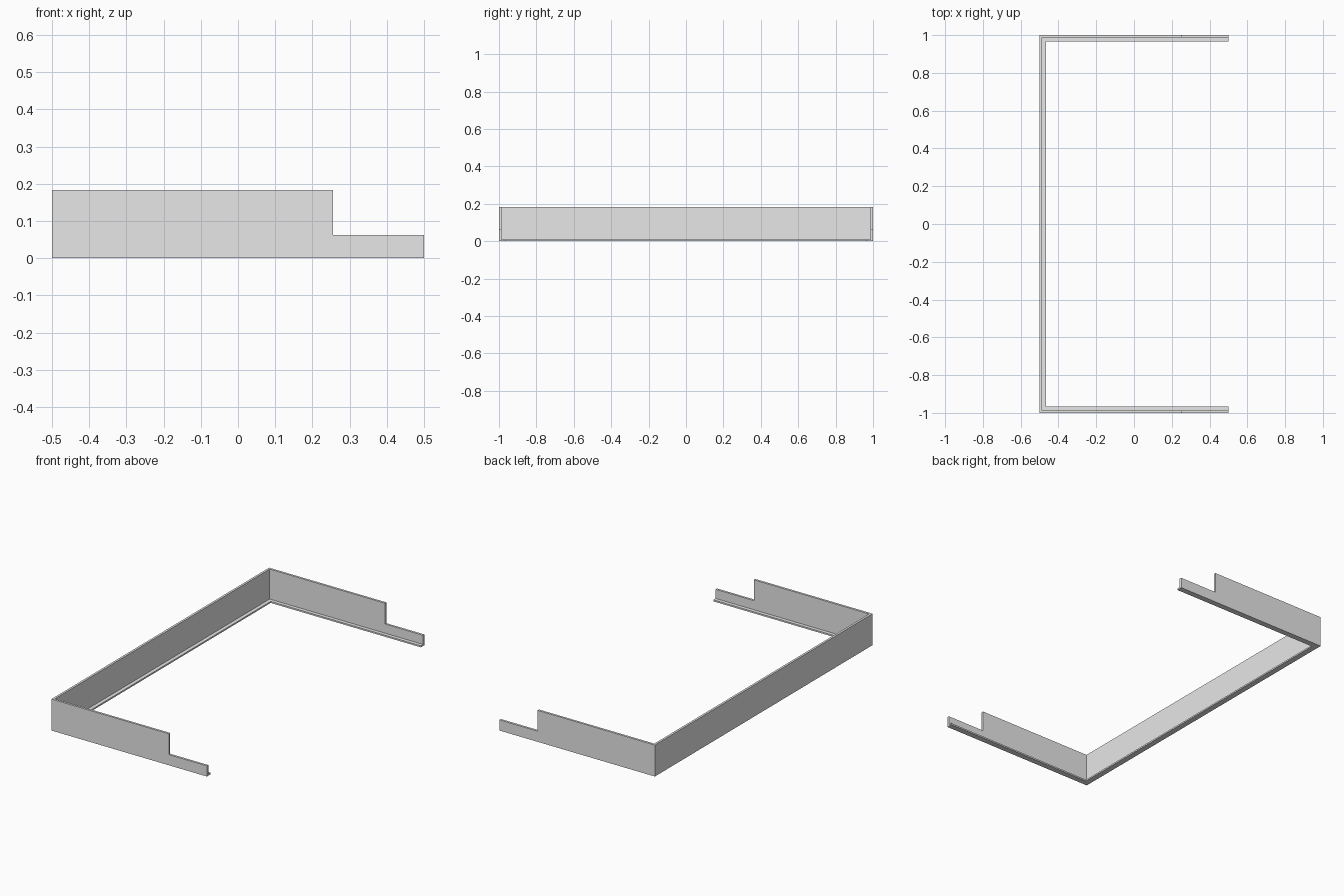
import bpy
import bmesh

cube = bpy.data.objects.get("Cube")
if cube:
    bpy.data.objects.remove(cube, do_unlink=True)

# Overall sizes
HALF_X, HALF_Y = 0.5, 1.0
HEIGHT, STEP_HEIGHT, STEP_X = 0.183, 0.062, 0.255
WALL, LEDGE, LEDGE_THICK = 0.013, 0.034, 0.009

grey = bpy.data.materials.new("plain grey")
grey.use_nodes = True
colour = (0.8, 0.8, 0.8, 1)
grey.diffuse_color = colour
grey.node_tree.nodes["Principled BSDF"].inputs["Base Color"].default_value = colour

# L-shaped section: (inward offset, height), with points at the step level
section = [(0, 0), (LEDGE, 0), (LEDGE, LEDGE_THICK), (WALL, LEDGE_THICK),
           (WALL, STEP_HEIGHT), (WALL, HEIGHT), (0, HEIGHT), (0, STEP_HEIGHT)]
full_loop = list(range(len(section)))
low_loop = [0, 1, 2, 3, 4, 7]
step_face = [4, 5, 6, 7]

# Stations around the U: x, y, inward x direction, inward y direction
half = [(HALF_X, 0), (STEP_X, 0), (-HALF_X, 1)]
stations = [(x, -HALF_Y, ix, 1) for x, ix in half]
stations += [(x, HALF_Y, ix, -1) for x, ix in reversed(half)]

bm = bmesh.new()
rings = [[bm.verts.new((x + ix * d, y + iy * d, z)) for d, z in section]
         for x, y, ix, iy in stations]

# Sweep the section; the arm tips only use the low part
last = len(rings) - 1
for i in range(last):
    loop = low_loop if i in (0, last - 1) else full_loop
    a, b = rings[i], rings[i + 1]
    for j, k in zip(loop, loop[1:] + loop[:1]):
        bm.faces.new((a[j], a[k], b[k], b[j]))

# Close the arm tips and the upright step faces
for ring, loop in ((0, low_loop), (1, step_face),
                   (last - 1, step_face), (last, low_loop)):
    bm.faces.new([rings[ring][j] for j in loop])

# The seam inside the low tips meets the step face edge, so drop unused points
bmesh.ops.delete(bm, geom=[v for v in bm.verts if not v.link_faces], context='VERTS')
bmesh.ops.recalc_face_normals(bm, faces=bm.faces[:])

mesh = bpy.data.meshes.new("ledged_frame")
bm.to_mesh(mesh)
bm.free()
mesh.materials.append(grey)
frame = bpy.data.objects.new("ledged_frame", mesh)
bpy.context.collection.objects.link(frame)
